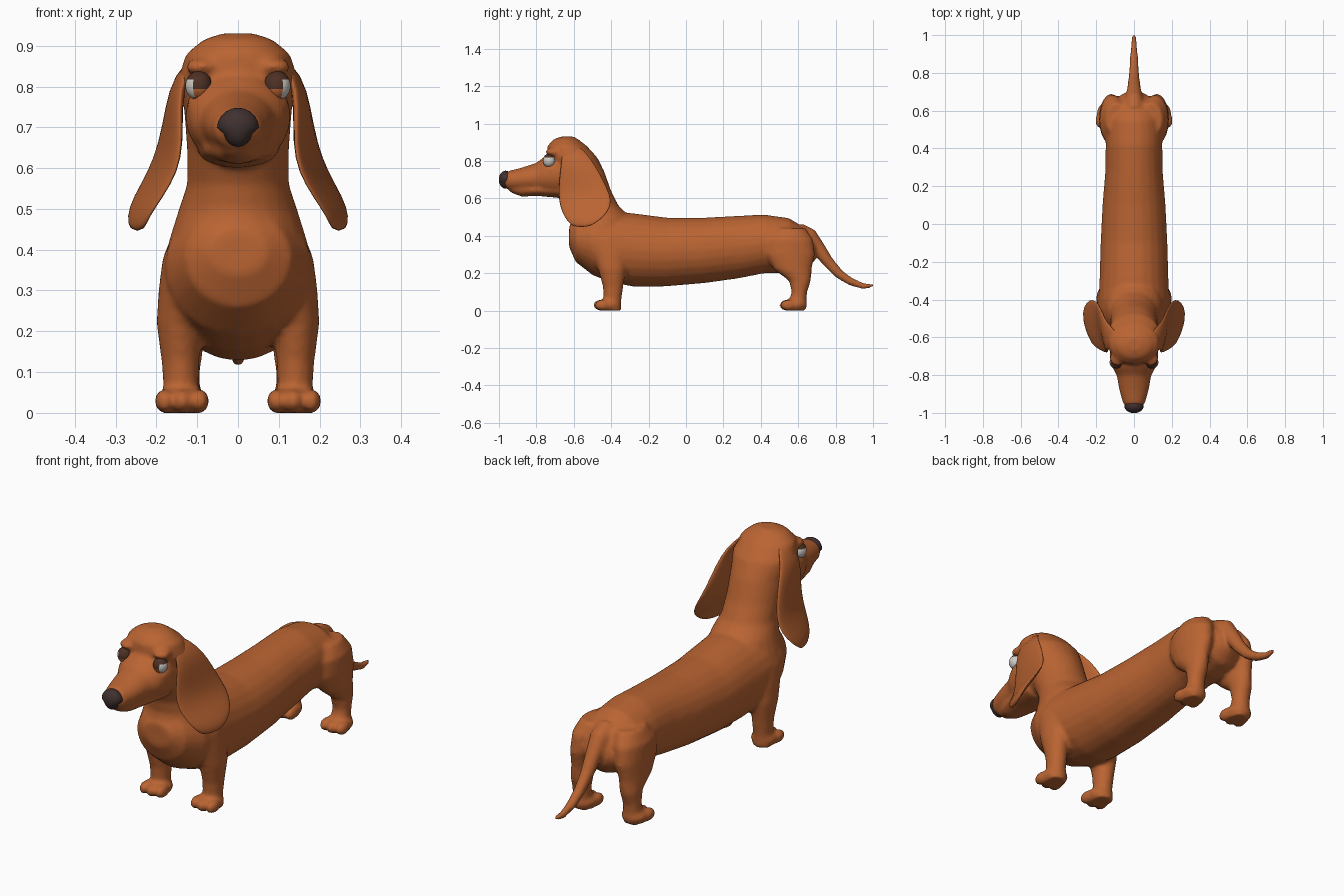
import bpy, bmesh
from math import cos, sin, pi
from mathutils import Vector, Matrix

if "Cube" in bpy.data.objects:
    bpy.data.objects.remove(bpy.data.objects["Cube"])


def material(name, rgb):
    m = bpy.data.materials.new(name)
    m.use_nodes = True
    m.diffuse_color = (*rgb, 1)
    m.node_tree.nodes["Principled BSDF"].inputs["Base Color"].default_value = (*rgb, 1)
    return m


COAT = material("chestnut coat", (0.49, 0.127, 0.032))
NOSE = material("dark nose", (0.05, 0.03, 0.028))
PUPIL = material("dark brown eye", (0.075, 0.03, 0.018))
WHITE = material("eye white", (0.62, 0.60, 0.56))


def loft(bm, rings, n=24):
    """Skin a list of ellipses, each a centre and two half axes."""
    loops = []
    for c, u, v in rings:
        c, u, v = Vector(c), Vector(u), Vector(v)
        loops.append([bm.verts.new(c + u * cos(2 * pi * i / n) + v * sin(2 * pi * i / n))
                      for i in range(n)])
    for a, b in zip(loops, loops[1:]):
        for i in range(n):
            j = (i + 1) % n
            bm.faces.new((a[i], a[j], b[j], b[i]))
    bm.faces.new(loops[0])
    bm.faces.new(loops[-1])


def along_y(rows):
    """Rows of y, top, bottom, half width."""
    return [((0, y, (t + b) / 2), (w, 0, 0), (0, 0, (t - b) / 2)) for y, t, b, w in rows]


def along_z(rows, side=1):
    """Rows of z, front, back, half width, sideways centre."""
    return [((side * x, (f + b) / 2, z), (w, 0, 0), (0, (b - f) / 2, 0))
            for z, f, b, w, x in rows]


def ball(bm, centre, radii, segs=20):
    bmesh.ops.create_uvsphere(bm, u_segments=segs, v_segments=segs // 2, radius=1,
                              matrix=Matrix.Translation(centre) @ Matrix.Diagonal((*radii, 1)))


def finish(bm, name, mats):
    bmesh.ops.recalc_face_normals(bm, faces=bm.faces)
    for f in bm.faces:
        f.smooth = True
    me = bpy.data.meshes.new(name)
    bm.to_mesh(me)
    bm.free()
    for m in mats:
        me.materials.append(m)
    ob = bpy.data.objects.new(name, me)
    bpy.context.collection.objects.link(ob)
    return ob


body = bmesh.new()

# Long trunk
loft(body, along_y([
    (-.625, .45, .34, .07), (-.59, .50, .26, .13), (-.5, .53, .19, .178),
    (-.4, .53, .15, .187), (-.28, .52, .128, .182), (-.1, .497, .13, .177),
    (.1, .497, .147, .167), (.28, .507, .172, .152), (.42, .513, .2, .15),
    (.55, .495, .2, .15), (.64, .44, .22, .12), (.69, .37, .27, .06)]))

# Neck and skull
loft(body, along_z([(*r, 0) for r in [
    (.3, -.60, -.30, .14), (.42, -.625, -.27, .17), (.5, -.61, -.30, .145),
    (.56, -.62, -.36, .125), (.64, -.66, -.40, .125), (.74, -.72, -.435, .132),
    (.82, -.745, -.475, .147), (.88, -.74, -.53, .128), (.915, -.71, -.575, .085),
    (.93, -.67, -.60, .04)]]))

# Muzzle and lower jaw
loft(body, along_y([
    (-.6, .85, .6, .12), (-.7, .85, .605, .13), (-.76, .82, .62, .115),
    (-.8, .79, .63, .092), (-.88, .764, .64, .078), (-.95, .747, .645, .058),
    (-.98, .72, .67, .03)]))
loft(body, along_y([
    (-.66, .68, .6, .1), (-.78, .68, .612, .085), (-.88, .68, .61, .058),
    (-.935, .67, .63, .035)]))

# Tail, rings square to its path
tail = [(.6, .42, .05), (.66, .395, .047), (.71, .33, .038), (.76, .26, .031),
        (.82, .195, .026), (.88, .155, .022), (.95, .13, .017), (1.005, .135, .01)]
rings = []
for i, (y, z, r) in enumerate(tail):
    p, q = tail[max(i - 1, 0)], tail[min(i + 1, len(tail) - 1)]
    d = Vector((0, q[0] - p[0], q[1] - p[1])).normalized()
    rings.append(((0, y, z), (r, 0, 0), d.cross(Vector((1, 0, 0))) * r))
loft(body, rings, 16)

FRONT_LEG = [(0, -.45, -.345, .05, .14), (.06, -.44, -.345, .043, .14),
             (.13, -.445, -.335, .047, .141), (.22, -.47, -.32, .055, .145),
             (.3, -.5, -.31, .06, .135), (.38, -.53, -.33, .065, .12),
             (.44, -.5, -.38, .05, .1)]
HIND_LEG = [(0, .53, .64, .047, .135), (.05, .55, .645, .043, .135),
            (.1, .565, .648, .042, .135), (.16, .55, .668, .047, .132),
            (.22, .47, .672, .055, .128), (.3, .42, .69, .065, .12),
            (.38, .42, .68, .07, .112), (.44, .47, .64, .06, .09)]

for s in (-1, 1):
    # Legs with paws and toes
    for leg, toe_y in ((FRONT_LEG, -.455), (HIND_LEG, .54)):
        loft(body, along_z(leg, s), 20)
        ball(body, (s * .137, toe_y + .045, .032), (.062, .065, .034))
        for k in (-1, 0, 1):
            ball(body, (s * (.137 + k * .043), toe_y + abs(k) * .008, .029),
                 (.025, .043, .031), 14)
    # Brow and lower lid
    ball(body, (s * .088, -.712, .848), (.042, .04, .022))
    ball(body, (s * .09, -.722, .752), (.036, .036, .024))

skin = finish(body, "body", [COAT])
remesh = skin.modifiers.new("merge", 'REMESH')
remesh.mode = 'VOXEL'
remesh.voxel_size = 0.01
remesh.use_smooth_shade = True
smooth = skin.modifiers.new("soften", 'SMOOTH')
smooth.factor = 0.5
smooth.iterations = 7

# Nose, narrowed towards the lip
bm = bmesh.new()
ball(bm, (0, -.965, .7), (.051, .036, .048))
for v in bm.verts:
    if v.co.z < .69:
        v.co.x *= .75
finish(bm, "nose", [NOSE])

# Hanging ears: height, front edge (x, y), back edge (x, y), thickness
EAR = [(.885, .085, -.655, .09, -.57, .012), (.83, .135, -.665, .148, -.52, .016),
       (.75, .145, -.675, .17, -.465, .018), (.66, .138, -.685, .19, -.42, .018),
       (.59, .15, -.685, .218, -.39, .017), (.53, .185, -.668, .255, -.41, .015),
       (.48, .22, -.64, .272, -.46, .013), (.445, .232, -.6, .262, -.52, .008)]
for s, side in ((-1, "right"), (1, "left")):
    bm = bmesh.new()
    rings = []
    for z, xf, yf, xb, yb, t in EAR:
        u = Vector((s * (xb - xf) / 2, (yb - yf) / 2, 0))
        rings.append(((s * (xf + xb) / 2, (yf + yb) / 2, z), u,
                      Vector((u.y, -u.x, 0)).normalized() * t))
    loft(bm, rings, 14)
    ear = finish(bm, side + "_ear", [COAT])
    ear.modifiers.new("round", 'SUBSURF').levels = 1

    # Eye: white on the outside, dark above, coat coloured lower lid
    bm = bmesh.new()
    centre = Vector((s * .096, -.732, .802))
    ball(bm, centre, (.033, .034, .036), 28)
    for f in bm.faces:
        d = f.calc_center_median() - centre
        if d.x * s > .011 and d.z < .018:
            f.material_index = 2
        elif d.z > -.008:
            f.material_index = 1
    finish(bm, side + "_eye", [COAT, PUPIL, WHITE])
